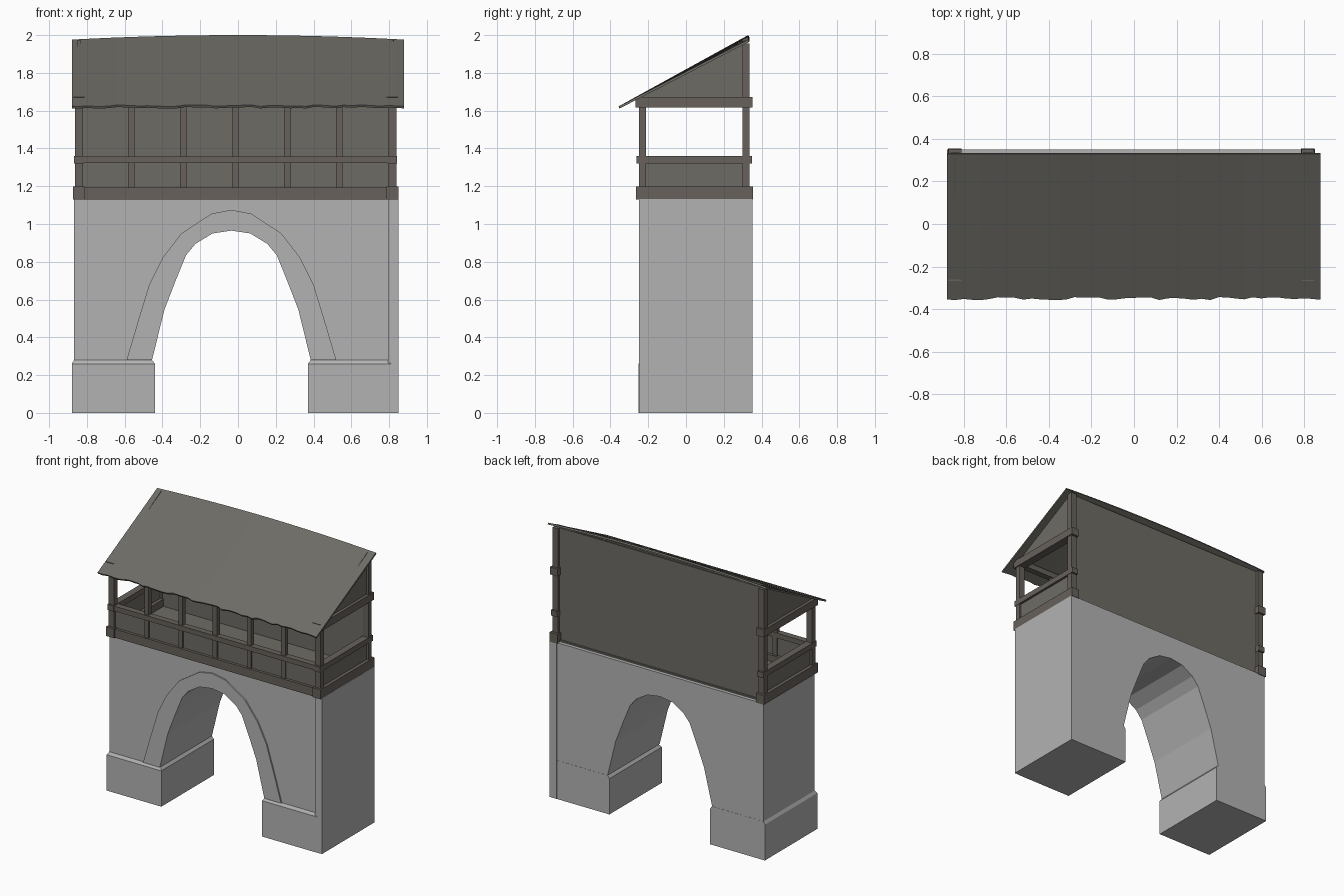
import bpy, bmesh, random
from mathutils import Vector

if "Cube" in bpy.data.objects:
    bpy.data.objects.remove(bpy.data.objects["Cube"])
random.seed(4)

def material(name, rgb):
    m = bpy.data.materials.new(name)
    m.diffuse_color = (*rgb, 1)
    m.use_nodes = True
    m.node_tree.nodes["Principled BSDF"].inputs["Base Color"].default_value = m.diffuse_color
    return m

STONE = material("grey_stone", (0.45, 0.45, 0.45))
WOOD = material("dark_wood", (0.135, 0.12, 0.105))
PANEL = material("panel_boards", (0.155, 0.148, 0.128))
ROOF = material("roof_boards", (0.155, 0.150, 0.132))

def mesh(name, verts, faces, mat):
    me = bpy.data.meshes.new(name)
    bm = bmesh.new()
    vs = [bm.verts.new(v) for v in verts]
    for f in faces:
        bm.faces.new([vs[i] for i in f])
    bmesh.ops.recalc_face_normals(bm, faces=bm.faces)
    bm.to_mesh(me)
    bm.free()
    me.materials.append(mat)
    ob = bpy.data.objects.new(name, me)
    bpy.context.collection.objects.link(ob)
    return ob

def prism(name, near, far, mat):
    n = len(near)
    sides = [(i, (i + 1) % n, n + (i + 1) % n, n + i) for i in range(n)]
    return mesh(name, near + far, [tuple(range(n)), tuple(range(n, 2 * n))] + sides, mat)

def box(name, x0, x1, y0, y1, z0, z1, mat):
    def ring(z):
        return [(x0, y0, z), (x1, y0, z), (x1, y1, z), (x0, y1, z)]
    return prism(name, ring(z0), ring(z1), mat)

def extrude_y(name, prof, y0, y1, mat):
    return prism(name, [(x, y0, z) for x, z in prof], [(x, y1, z) for x, z in prof], mat)

# Arch curves: half offsets from the arch centre, mirrored into full curves
CX = -0.035
def arch(half):
    return [(CX - d, z) for d, z in half] + [(CX + d, z) for d, z in reversed(half[:-1])]

inner = arch([(.42, .28), (.355, .545), (.295, .70), (.24, .835), (.19, .895), (.10, .95), (0, .965)])
outer = arch([(.555, .28), (.49, .50), (.435, .68), (.365, .82), (.265, .95), (.105, 1.055), (0, 1.075)])

# Stone gate wall with arched opening
wall = [(-.868, 0), (CX - .42, 0)] + inner + [(CX + .42, 0), (.848, 0), (.848, 1.135), (-.868, 1.135)]
extrude_y("gate_wall", wall, -.238, .35, STONE)
extrude_y("arch_trim", inner + outer[::-1], -.248, -.23, STONE)
box("corner_pier", .793, .85, -.25, .352, 0, 1.132, STONE)

# Plinths with a sloped top edge
def plinth(name, x0, x1, tx0, tx1):
    def ring(a, b, y, z):
        return [(a, y, z), (b, y, z), (b, .351, z), (a, .351, z)]
    v = ring(x0, x1, -.252, 0) + ring(x0, x1, -.252, .26) + ring(tx0, tx1, -.238, .28)
    f = [(0, 1, 2, 3), (8, 9, 10, 11)]
    for b in (0, 4):
        f += [(b + i, b + (i + 1) % 4, b + 4 + (i + 1) % 4, b + 4 + i) for i in range(4)]
    mesh(name, v, f, STONE)

plinth("plinth_left", -.88, -.44, -.868, -.455)
plinth("plinth_right", .37, .81, .385, .80)

# Gallery floor and front beams
box("gallery_floor", -.85, .83, -.24, .325, 1.13, 1.145, PANEL)
box("front_sill", -.85, .83, -.255, -.20, 1.13, 1.192, WOOD)
box("front_rail", -.85, .83, -.255, -.21, 1.322, 1.358, WOOD)
box("front_plate", -.85, .83, -.255, -.21, 1.632, 1.672, WOOD)
box("front_panel", -.84, .82, -.235, -.222, 1.19, 1.33, PANEL)
box("back_panel", -.84, .82, .302, .314, 1.14, 1.955, PANEL)

# Front intermediate posts
for i in range(5):
    x = -.565 + .275 * i
    box("front_post", x - .017, x + .017, -.245, -.212, 1.19, 1.64, WOOD)

def slope(y):
    # underside height of the roof
    return 1.612 + (y + .35) * .548

# Both gallery ends
for tag, c in (("left", -.842), ("right", .817)):
    box("corner_post_" + tag, c - .022, c + .022, -.25, -.212, 1.15, 1.65, WOOD)
    box("back_post_" + tag, c - .022, c + .022, .298, .336, 1.15, 1.955, WOOD)
    box("side_sill_" + tag, c - .032, c + .032, -.266, .355, 1.13, 1.198, WOOD)
    box("side_rail_" + tag, c - .025, c + .025, -.262, .350, 1.32, 1.36, WOOD)
    box("side_plate_" + tag, c - .03, c + .03, -.268, .352, 1.618, 1.672, WOOD)
    box("side_panel_" + tag, c - .008, c + .008, -.23, .31, 1.19, 1.33, PANEL)
    tri = [(-.24, 1.66), (.31, 1.66), (.31, slope(.31)), (-.24, slope(-.24))]
    prism("gable_" + tag, [(c - .008, y, z) for y, z in tri], [(c + .008, y, z) for y, z in tri], PANEL)

# Lean-to roof: bowed top edge, ragged eave
N = 44
thick = Vector((0, -.006, .011))
verts, faces = [], []
for i in range(N + 1):
    x = -.88 + 1.758 * i / N
    bow = .024 * (1 - (x / .88) ** 2)
    jag = random.uniform(-.006, .010)
    low = Vector((x, -.347 + jag, 1.614 + jag * .55))
    high = Vector((x, .335, 1.965 + bow))
    verts += [low, high, high + thick, low + thick]
for i in range(N):
    a, b = 4 * i, 4 * i + 4
    faces += [(a + k, a + (k + 1) % 4, b + (k + 1) % 4, b + k) for k in range(4)]
faces += [(0, 1, 2, 3), tuple(4 * N + k for k in range(4))]
mesh("roof", verts, faces, ROOF)
